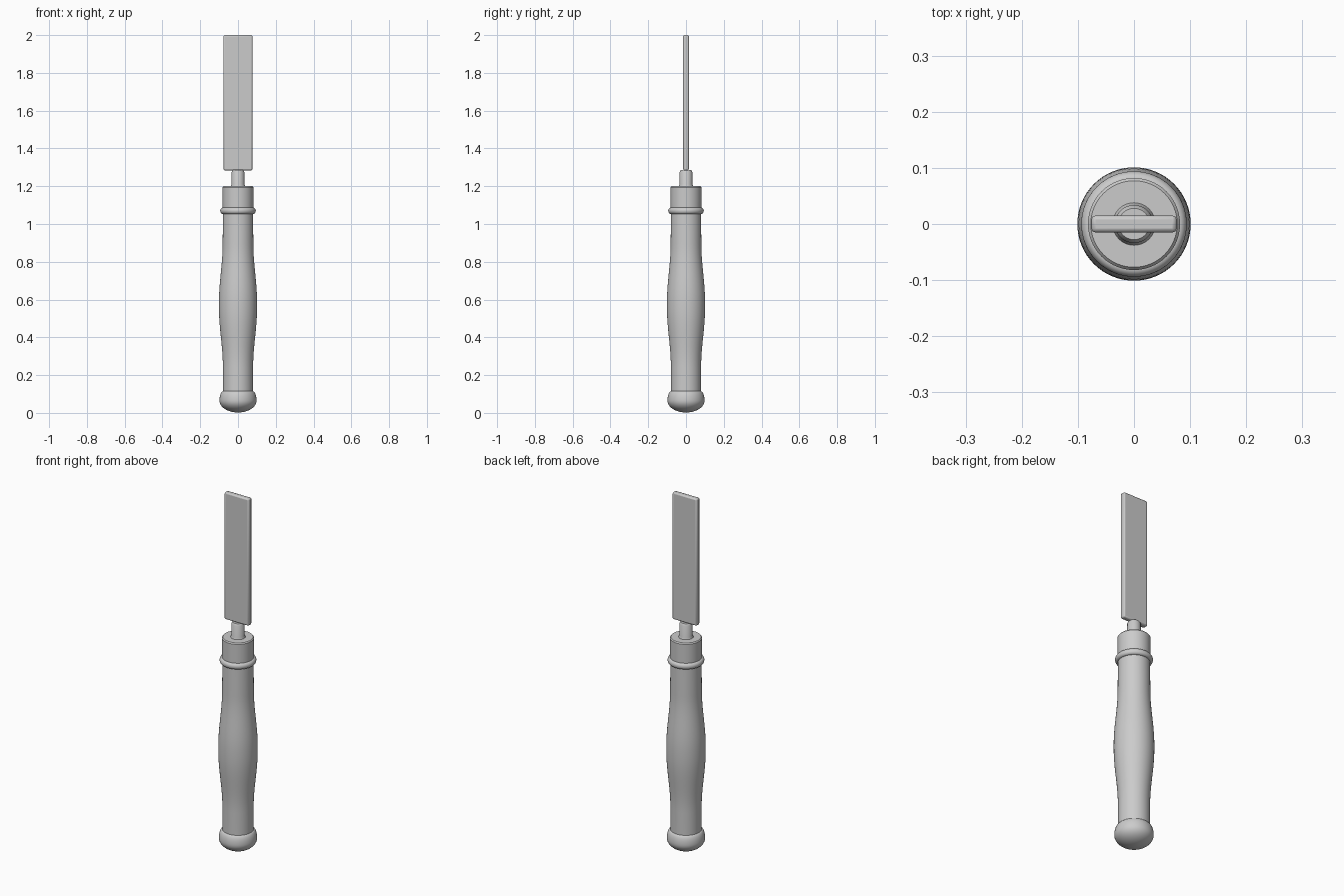
import bpy
import math

cube = bpy.data.objects.get("Cube")
if cube:
    bpy.data.objects.remove(cube, do_unlink=True)

grey = bpy.data.materials.new("plain_grey")
grey.use_nodes = True
grey.diffuse_color = (0.6, 0.6, 0.6, 1)
grey.node_tree.nodes["Principled BSDF"].inputs["Base Color"].default_value = (0.6, 0.6, 0.6, 1)


def lathe(name, profile, sides=64):
    """Revolve (radius, height) points around z and cap both ends."""
    verts, faces = [], []
    for r, z in profile:
        for i in range(sides):
            a = math.tau * i / sides
            verts.append((r * math.cos(a), r * math.sin(a), z))
    for k in range(len(profile) - 1):
        for i in range(sides):
            j = (i + 1) % sides
            low, high = k * sides, (k + 1) * sides
            faces.append((low + i, low + j, high + j, high + i))
    faces.append(tuple(reversed(range(sides))))
    faces.append(tuple(range(len(verts) - sides, len(verts))))
    mesh = bpy.data.meshes.new(name)
    mesh.from_pydata(verts, [], faces)
    obj = bpy.data.objects.new(name, mesh)
    bpy.context.collection.objects.link(obj)
    return finish(obj)


def finish(obj):
    obj.data.materials.append(grey)
    bpy.ops.object.select_all(action="DESELECT")
    obj.select_set(True)
    bpy.context.view_layer.objects.active = obj
    bpy.ops.object.shade_smooth_by_angle(angle=math.radians(35))
    return obj


def ease(r0, z0, r1, z1, steps=12):
    """Soft S-shaped run between two profile points."""
    return [(r0 + (r1 - r0) * (1 - math.cos(math.pi * t / steps)) / 2,
             z0 + (z1 - z0) * t / steps) for t in range(steps + 1)]


def arc(r, z, width, height, start, end, steps=12):
    """Elliptical profile arc, angles in degrees."""
    angles = [math.radians(start + (end - start) * t / steps) for t in range(steps + 1)]
    return [(r + width * math.cos(a), z + height * math.sin(a)) for a in angles]


# Rounded pommel at the bottom of the grip
lathe("pommel", arc(0, 0.065, 0.098, 0.063, -88, 0)
      + arc(0.078, 0.065, 0.02, 0.05, 8, 90))

# Turned grip swelling in the middle
lathe("grip", [(0.08, 0.09)] + ease(0.08, 0.24, 0.101, 0.56)
      + ease(0.101, 0.58, 0.081, 0.9) + [(0.08, 1.07)])

# Raised ring and ferrule
lathe("ring", arc(0.08, 1.07, 0.014, 0.017, -90, 90))
lathe("ferrule", [(0.081, 1.07), (0.082, 1.194), (0.077, 1.2)])

# Round neck flaring slightly at its base
lathe("neck", [(0.04, 1.195), (0.034, 1.21), (0.034, 1.275), (0.028, 1.285)], 32)

# Flat blade with bevelled edges
bpy.ops.mesh.primitive_cube_add(size=1, location=(0, 0, 1.642))
blade = bpy.context.object
blade.name = "blade"
blade.scale = (0.152, 0.03, 0.716)
bpy.ops.object.transform_apply(location=False, rotation=False, scale=True)
bevel = blade.modifiers.new("bevel", "BEVEL")
bevel.width = 0.007
bevel.segments = 2
finish(blade)
